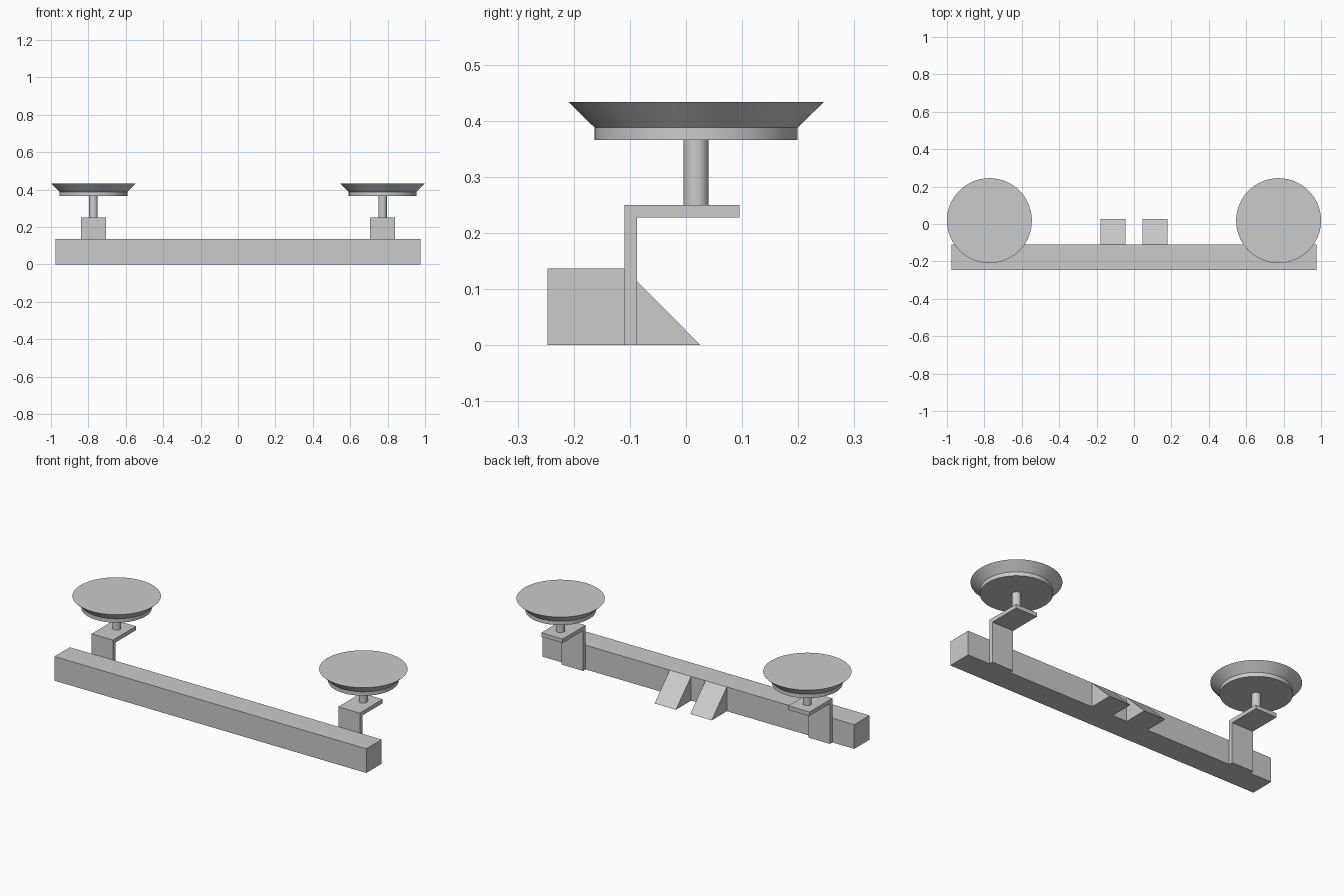
import bpy
import bmesh
import math

default = bpy.data.objects.get("Cube")
if default:
    bpy.data.objects.remove(default, do_unlink=True)

GREY = (0.6, 0.6, 0.6, 1.0)
grey = bpy.data.materials.new("light_grey")
grey.use_nodes = True
grey.diffuse_color = GREY
grey.node_tree.nodes["Principled BSDF"].inputs["Base Color"].default_value = GREY


def finish(name, bm, smooth=False):
    """Turn a bmesh into a named, coloured object."""
    bmesh.ops.recalc_face_normals(bm, faces=bm.faces)
    mesh = bpy.data.meshes.new(name)
    bm.to_mesh(mesh)
    bm.free()
    mesh.materials.append(grey)
    obj = bpy.data.objects.new(name, mesh)
    bpy.context.collection.objects.link(obj)
    if smooth:
        bpy.ops.object.select_all(action='DESELECT')
        obj.select_set(True)
        bpy.context.view_layer.objects.active = obj
        bpy.ops.object.shade_smooth_by_angle(angle=math.radians(30))
    return obj


def extrude_x(name, profile, x, width):
    """Extrude a (y, z) side profile along x, centred on x."""
    bm = bmesh.new()
    face = bm.faces.new([bm.verts.new((x - width / 2, y, z)) for y, z in profile])
    result = bmesh.ops.extrude_face_region(bm, geom=[face])
    moved = [v for v in result["geom"] if isinstance(v, bmesh.types.BMVert)]
    bmesh.ops.translate(bm, verts=moved, vec=(width, 0, 0))
    return finish(name, bm)


def lathe(name, profile, x, y, segments=64):
    """Stack rings of (radius, z) into a closed turned solid."""
    bm = bmesh.new()
    rings = []
    for radius, z in profile:
        angles = [math.tau * i / segments for i in range(segments)]
        rings.append([bm.verts.new((x + radius * math.cos(a), y + radius * math.sin(a), z))
                      for a in angles])
    for low, high in zip(rings, rings[1:]):
        for i in range(segments):
            j = (i + 1) % segments
            bm.faces.new((low[i], low[j], high[j], high[i]))
    bm.faces.new(rings[0])
    bm.faces.new(rings[-1])
    return finish(name, bm, smooth=True)


FRONT, BACK, BEAM_TOP = -0.247, -0.11, 0.137   # beam section
WIDTH = 0.134                                  # bracket and wedge width
PLATE = 0.0225                                 # bracket thickness
BRACKET_TOP, BRACKET_END = 0.25, 0.095
DISH_X, DISH_Y = 0.773, 0.018

# Long square beam
extrude_x("beam", [(FRONT, 0), (BACK, 0), (BACK, BEAM_TOP), (FRONT, BEAM_TOP)], 0, 1.954)

bracket = [(BACK, 0), (BACK + PLATE, 0), (BACK + PLATE, BRACKET_TOP - PLATE),
           (BRACKET_END, BRACKET_TOP - PLATE), (BRACKET_END, BRACKET_TOP), (BACK, BRACKET_TOP)]
wedge = [(BACK, 0), (0.026, 0), (BACK, BEAM_TOP)]

for side, sign in (("left", 1), ("right", -1)):
    # Angled bracket behind the beam, carrying a post and a flared dish
    extrude_x(side + "_bracket", bracket, sign * DISH_X, WIDTH)
    lathe(side + "_post", [(0.0225, BRACKET_TOP), (0.0225, 0.366)], sign * DISH_X, DISH_Y, 32)
    lathe(side + "_dish", [(0.181, 0.366), (0.181, 0.388), (0.227, 0.433)], sign * DISH_X, DISH_Y)
    # Triangular foot near the middle
    extrude_x(side + "_wedge", wedge, sign * 0.112, WIDTH)
